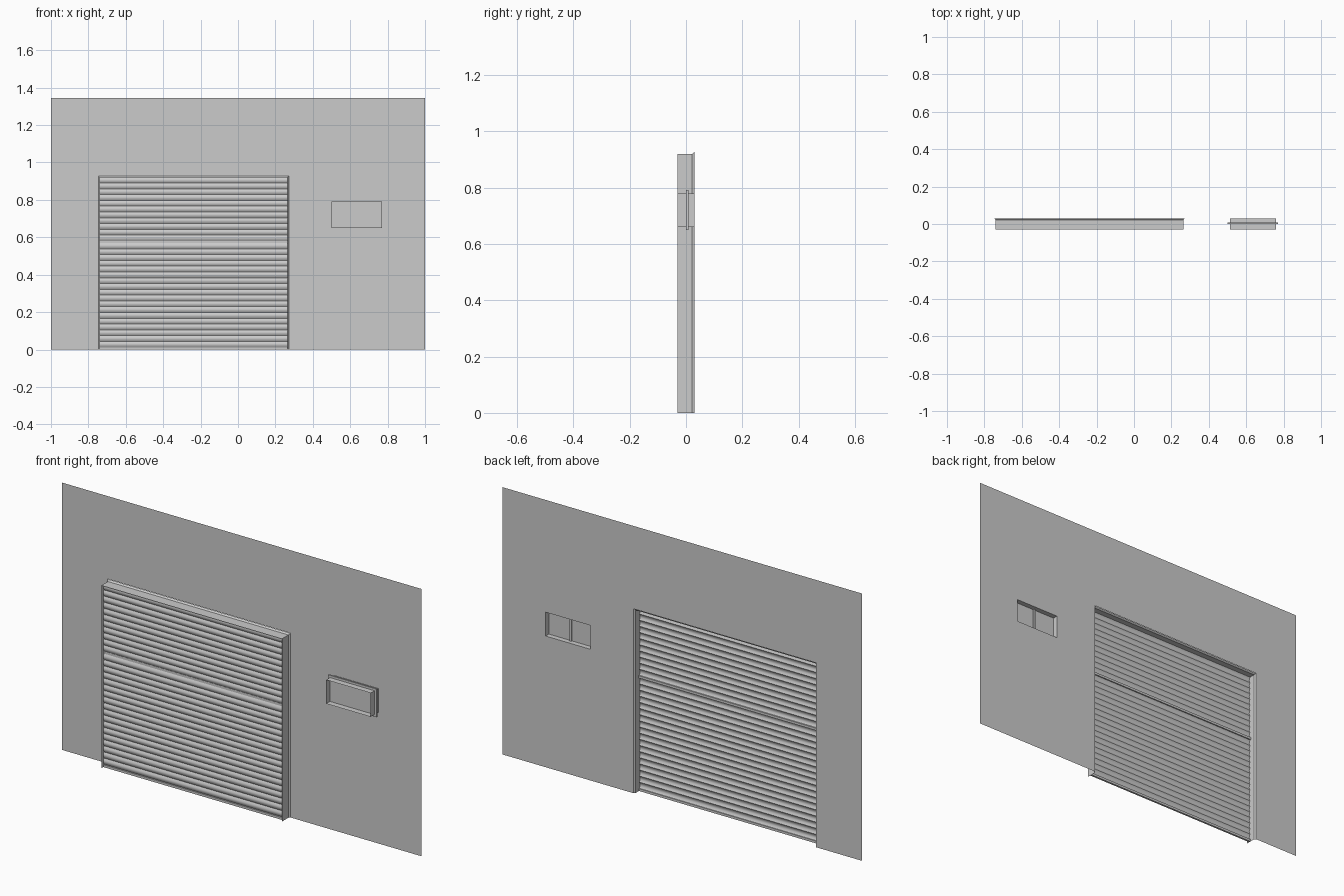
import bpy, math

cube = bpy.data.objects.get("Cube")
if cube:
    bpy.data.objects.remove(cube, do_unlink=True)

grey = bpy.data.materials.new("plain_grey")
grey.use_nodes = True
colour = (0.6, 0.6, 0.6, 1)
grey.diffuse_color = colour
grey.node_tree.nodes["Principled BSDF"].inputs["Base Color"].default_value = colour

FRONT, BACK = -0.03, 0.03
DOOR = (-0.74, 0.265, 0.0, 0.92)      # left, right, bottom, top
WINDOW = (0.512, 0.76, 0.66, 0.78)


def make(name, verts, faces):
    mesh = bpy.data.meshes.new(name)
    mesh.from_pydata(verts, [], faces)
    mesh.materials.append(grey)
    obj = bpy.data.objects.new(name, mesh)
    bpy.context.scene.collection.objects.link(obj)
    return obj


def box(name, x0, x1, y0, y1, z0, z1):
    verts = [(x, y, z) for x in (x0, x1) for y in (y0, y1) for z in (z0, z1)]
    faces = [(0, 1, 3, 2), (4, 6, 7, 5), (0, 4, 5, 1),
             (2, 3, 7, 6), (0, 2, 6, 4), (1, 5, 7, 3)]
    return make(name, verts, faces)


def sleeve(name, hole, profile, closed):
    """Sweep a (depth, outward offset) profile around an opening."""
    x0, x1, z0, z1 = hole
    verts = []
    for y, o in profile:
        low = z0 - o if closed else z0
        verts += [(x0 - o, y, low), (x0 - o, y, z1 + o),
                  (x1 + o, y, z1 + o), (x1 + o, y, low)]
    sides = 4 if closed else 3
    faces = [(4 * r + i, 4 * r + (i + 1) % 4, 4 * r + 4 + (i + 1) % 4, 4 * r + 4 + i)
             for r in range(len(profile) - 1) for i in range(sides)]
    return make(name, verts, faces)


# Flat wall sheet, laid out as a grid with the two openings left out
xs = [-1, DOOR[0] - 0.006, DOOR[1] + 0.006, WINDOW[0], WINDOW[1], 1]
zs = [0, WINDOW[2], WINDOW[3], DOOR[3] + 0.008, 1.345]
wall_verts = [(x, BACK, z) for z in zs for x in xs]
n = len(xs)
openings = {(1, 0), (1, 1), (1, 2), (3, 1)}
make("wall", wall_verts,
     [(r * n + c, r * n + c + 1, (r + 1) * n + c + 1, (r + 1) * n + c)
      for r in range(len(zs) - 1) for c in range(n - 1) if (c, r) not in openings])

# Door surround, flaring out where it meets the wall
sleeve("door_surround", DOOR, [(FRONT, 0), (0.022, 0), (BACK, 0.007)], False)

# Corrugated shutter in two sections
def shutter(name, z0, z1, slats, y, depth=0.006, steps=6):
    verts = []
    for i in range(slats * steps + 1):
        wave = y - depth * abs(math.sin(math.pi * i / steps))
        z = z0 + (z1 - z0) * i / (slats * steps)
        verts += [(DOOR[0], wave, z), (DOOR[1], wave, z)]
    faces = [(2 * i, 2 * i + 1, 2 * i + 3, 2 * i + 2) for i in range(slats * steps)]
    obj = make(name, verts, faces)
    for p in obj.data.polygons:
        p.use_smooth = True
    obj.data.set_sharp_from_angle(angle=math.radians(50))


SPLIT = 0.575
shutter("lower_shutter", 0.012, SPLIT - 0.006, 18, -0.008)
shutter("upper_shutter", SPLIT + 0.006, DOOR[3], 11, -0.008)
box("shutter_joint", DOOR[0], DOOR[1], -0.009, -0.002, SPLIT - 0.006, SPLIT + 0.006)
box("shutter_bottom_rail", DOOR[0], DOOR[1], -0.014, -0.004, 0, 0.012)

# Window lining, outer flange, pane and central bar
sleeve("window_lining", WINDOW, [(FRONT, 0), (BACK, 0)], True)
sleeve("window_flange", WINDOW,
       [(0, 0), (0, 0.011), (0.008, 0.011), (0.008, 0)], True)
box("window_pane", WINDOW[0], WINDOW[1], 0, 0.004, WINDOW[2], WINDOW[3])
middle = (WINDOW[0] + WINDOW[1]) / 2
box("window_bar", middle - 0.005, middle + 0.005, 0.004, 0.011, WINDOW[2], WINDOW[3])
